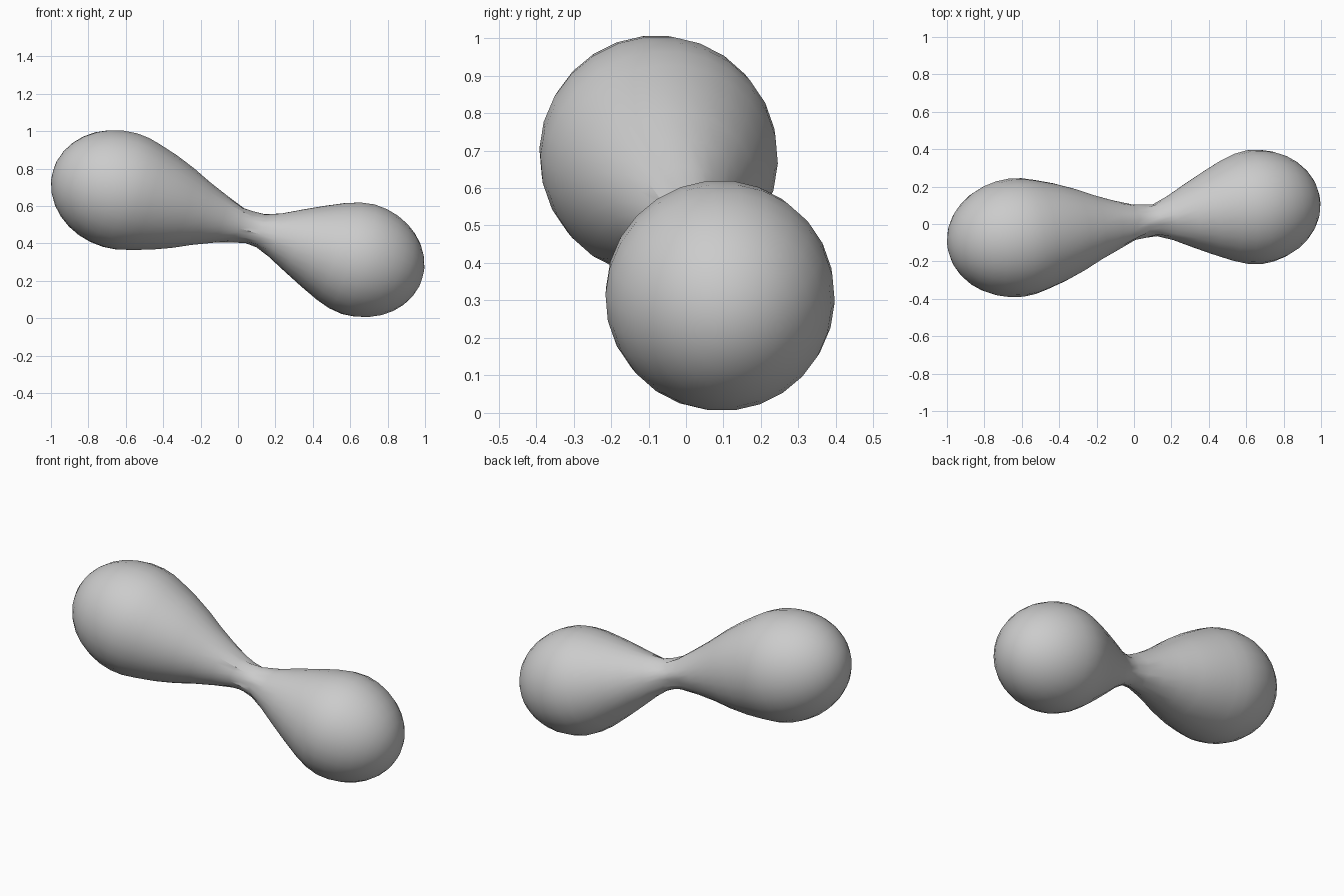
import bpy, bmesh, math, random
from mathutils import Vector

if "Cube" in bpy.data.objects:
    bpy.data.objects.remove(bpy.data.objects["Cube"])

random.seed(4)
SIDES = 26
left_c = Vector((-0.63, -0.073, 0.685))    # widest point of the large lobe
right_c = Vector((0.645, 0.09, 0.315))     # widest point of the small lobe
axis = (right_c - left_c).normalized()
origin = left_c + axis * 0.66
u = axis.cross(Vector((0, 0, 1))).normalized()
v = u.cross(axis)

# Profile along the axis: rounded end, taper, neck, taper, rounded end
profile = []
for i in range(1, 9):
    a = math.pi / 2 * i / 8
    profile.append((-0.66 - 0.375 * math.cos(a), 0.318 * math.sin(a)))
profile += [(-0.59, 0.312), (-0.52, 0.294), (-0.42, 0.264), (-0.31, 0.222),
            (-0.21, 0.176), (-0.10, 0.132), (0.0, 0.096), (0.06, 0.085),
            (0.125, 0.087), (0.21, 0.121), (0.314, 0.173), (0.42, 0.224),
            (0.523, 0.270), (0.60, 0.296)]
for i in range(8, 0, -1):
    a = math.pi / 2 * i / 8
    profile.append((0.675 + 0.359 * math.cos(a), 0.307 * math.sin(a)))

# Body: rings swept along the axis, slightly crumpled at the neck
bm = bmesh.new()
rings = []
for t, r in profile:
    neck = -0.02 < t < 0.15
    ring = []
    for k in range(SIDES):
        a = 2 * math.pi * k / SIDES
        rr = r + (random.uniform(-0.006, 0.006) if neck else 0)
        tt = t + (random.uniform(-0.012, 0.012) if neck else 0)
        ring.append(bm.verts.new(origin + axis * tt + (u * math.cos(a) + v * math.sin(a)) * rr))
    rings.append(ring)
for a, b in zip(rings, rings[1:]):
    for k in range(SIDES):
        n = (k + 1) % SIDES
        bm.faces.new((a[k], a[n], b[n], b[k]))

# Closed tips
for ring, t in ((rings[0], -1.035), (rings[-1], 1.034)):
    tip = bm.verts.new(origin + axis * t)
    for k in range(SIDES):
        bm.faces.new((ring[k], ring[(k + 1) % SIDES], tip))
bmesh.ops.recalc_face_normals(bm, faces=bm.faces)
for f in bm.faces:
    f.smooth = True

mesh = bpy.data.meshes.new("double_lobe_body")
bm.to_mesh(mesh)
bm.free()
body = bpy.data.objects.new("double_lobe_body", mesh)
bpy.context.collection.objects.link(body)

grey = bpy.data.materials.new("light grey")
grey.diffuse_color = (0.6, 0.6, 0.6, 1)
grey.use_nodes = True
grey.node_tree.nodes["Principled BSDF"].inputs["Base Color"].default_value = grey.diffuse_color
mesh.materials.append(grey)

# Smooth lobes, sharp creases in the neck
bpy.context.view_layer.objects.active = body
body.select_set(True)
bpy.ops.object.shade_smooth_by_angle(angle=math.radians(30))
